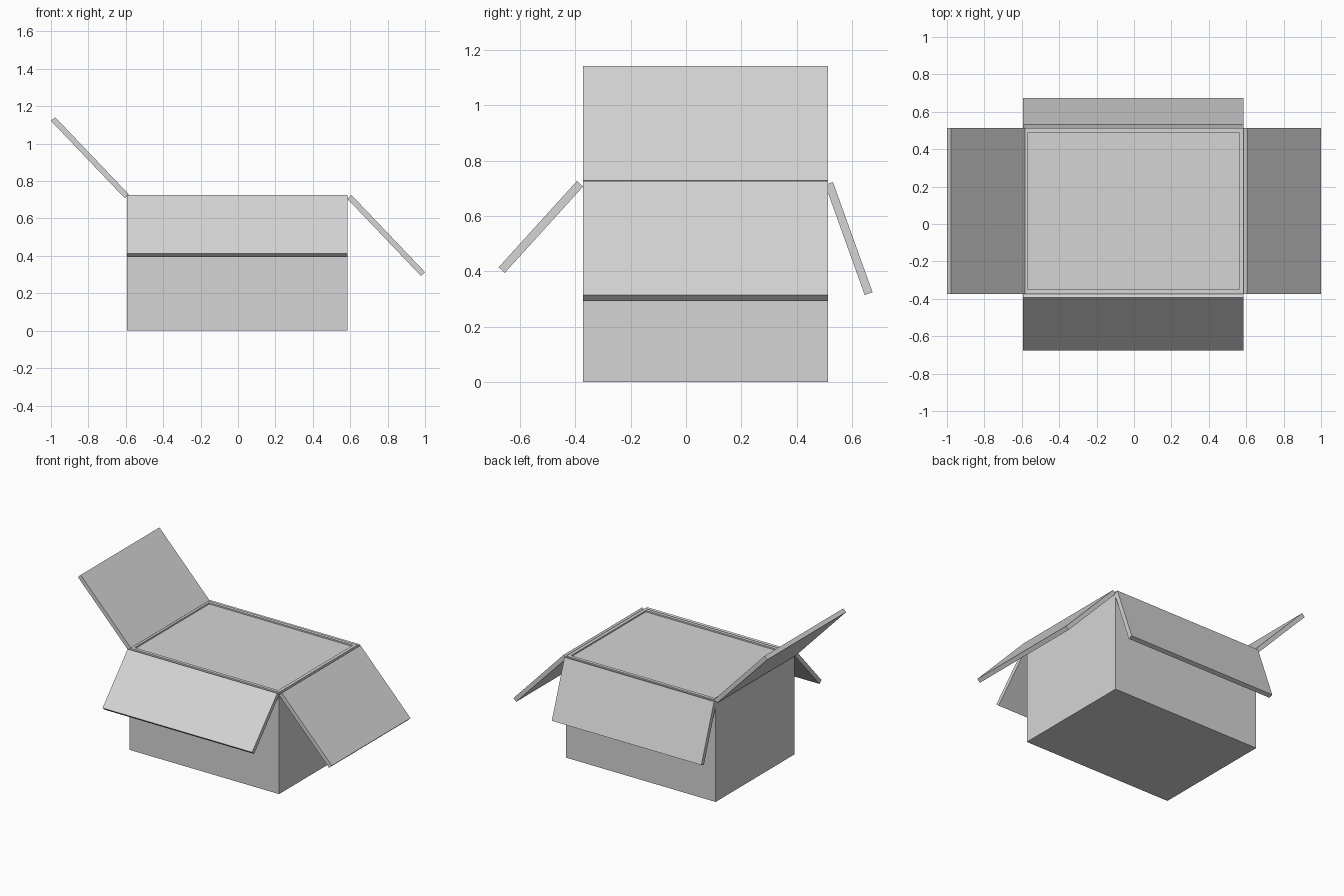
import bpy, bmesh
from mathutils import Vector

cube = bpy.data.objects.get("Cube")
if cube:
    bpy.data.objects.remove(cube, do_unlink=True)

# One plain grey for everything
grey = bpy.data.materials.new("light_grey")
grey.use_nodes = True
colour = (0.665, 0.665, 0.665, 1)
grey.diffuse_color = colour
grey.node_tree.nodes["Principled BSDF"].inputs["Base Color"].default_value = colour

X0, X1, Y0, Y1, TOP = -0.593, 0.585, -0.373, 0.513, 0.725
RIM, RECESS, CARD = 0.033, 0.01, 0.03


def finish(bm, name):
    bmesh.ops.recalc_face_normals(bm, faces=bm.faces)
    mesh = bpy.data.meshes.new(name)
    bm.to_mesh(mesh)
    bm.free()
    mesh.materials.append(grey)
    obj = bpy.data.objects.new(name, mesh)
    bpy.context.collection.objects.link(obj)


# Box body with a rim around a slightly sunken top panel
bm = bmesh.new()
bmesh.ops.create_cube(bm, size=1)
for v in bm.verts:
    v.co = (X1 if v.co.x > 0 else X0, Y1 if v.co.y > 0 else Y0, TOP if v.co.z > 0 else 0)
bm.normal_update()
top = max(bm.faces, key=lambda f: f.calc_center_median().z)
bmesh.ops.inset_region(bm, faces=[top], thickness=RIM)
panel = bmesh.ops.extrude_discrete_faces(bm, faces=[top])["faces"][0]
bmesh.ops.translate(bm, verts=panel.verts, vec=(0, 0, -RECESS))
finish(bm, "box_body")


def flap(name, side, hinge, tip):
    """Board between two (offset, height) points, hinged on an x or y side."""
    a, b = Vector(hinge), Vector(tip)
    along = (b - a).normalized()
    half = Vector((-along.y, along.x)) * CARD / 2
    low, high = (Y0, Y1) if side == "x" else (X0, X1)
    bm = bmesh.new()
    ring = []
    for p in (a - half, b - half, b + half, a + half):
        ring.append(bm.verts.new((p.x, low, p.y) if side == "x" else (low, p.x, p.y)))
    face = bm.faces.new(ring)
    new = bmesh.ops.extrude_face_region(bm, geom=[face])["geom"]
    reach = high - low
    bmesh.ops.translate(bm, verts=[g for g in new if isinstance(g, bmesh.types.BMVert)],
                        vec=(0, reach, 0) if side == "x" else (reach, 0, 0))
    finish(bm, name)


# Four open flaps
flap("left_flap", "x", (0.595, 0.716), (0.989, 0.303))
flap("right_flap", "x", (-0.594, 0.718), (-0.989, 1.132))
flap("front_flap", "y", (-0.383, 0.716), (-0.666, 0.404))
flap("back_flap", "y", (0.517, 0.717), (0.66, 0.319))
